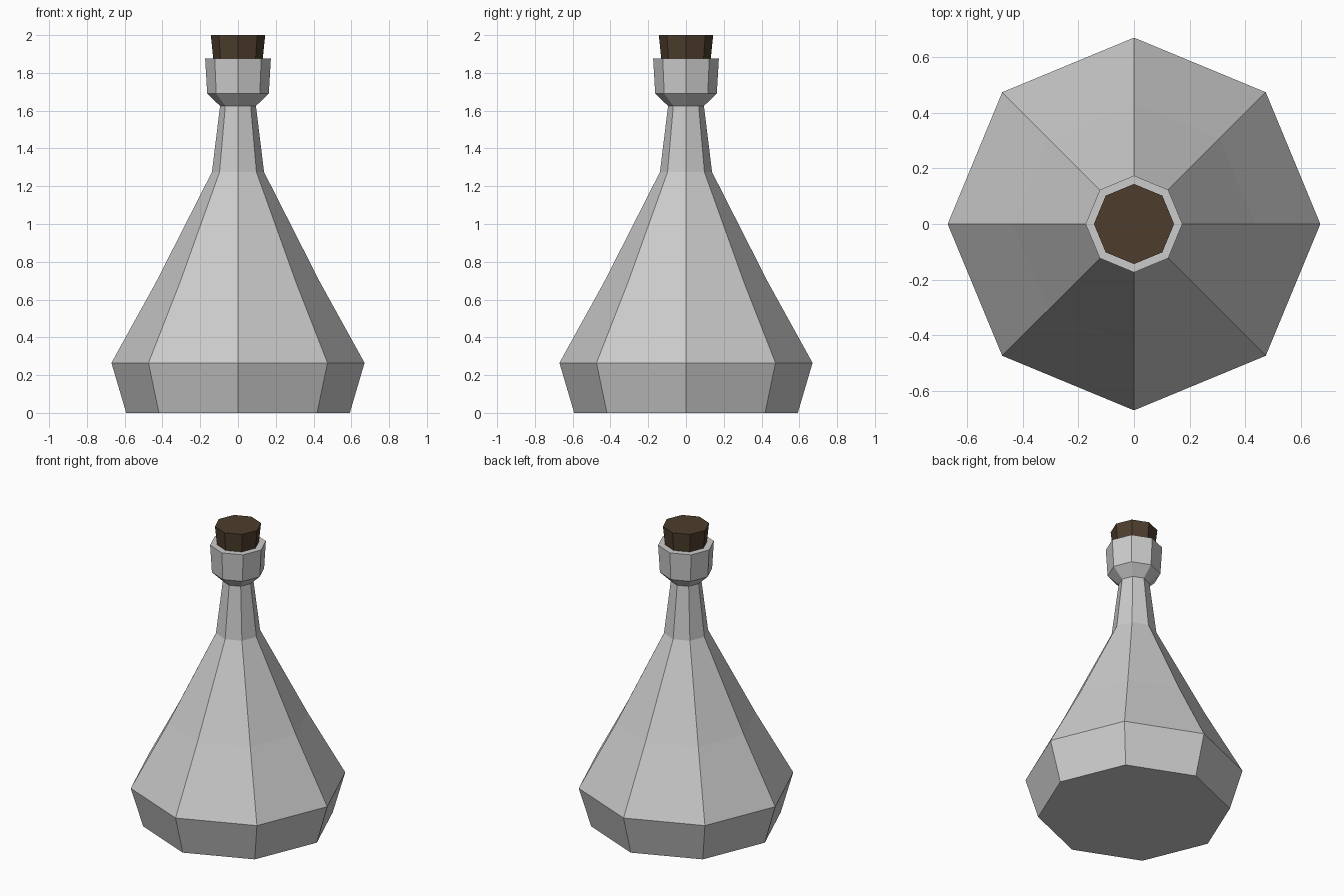
import bpy, bmesh
from math import cos, sin, pi

if "Cube" in bpy.data.objects:
    bpy.data.objects.remove(bpy.data.objects["Cube"])

SIDES = 8


def lathe(name, profile):
    """Revolve (radius, z) points into a capped, flat-faced octagonal solid."""
    bm = bmesh.new()
    rings = [[bm.verts.new((r * cos(2 * pi * i / SIDES), r * sin(2 * pi * i / SIDES), z))
              for i in range(SIDES)] for r, z in profile]
    for low, high in zip(rings, rings[1:]):
        for i in range(SIDES):
            j = (i + 1) % SIDES
            bm.faces.new((low[i], low[j], high[j], high[i]))
    bm.faces.new(rings[0][::-1])
    bm.faces.new(rings[-1])
    mesh = bpy.data.meshes.new(name)
    bm.to_mesh(mesh)
    bm.free()
    obj = bpy.data.objects.new(name, mesh)
    bpy.context.collection.objects.link(obj)
    return obj


# Glass body: base, shoulder, neck, flared collar and recessed mouth
lathe("flask_body", [(0.592, 0), (0.67, 0.265), (0.435, 0.69), (0.138, 1.275),
                     (0.095, 1.625), (0.163, 1.69), (0.174, 1.875),
                     (0.128, 1.875), (0.12, 1.78)])

# Tapered stopper seated in the mouth
cork = lathe("cork", [(0.12, 1.78), (0.131, 1.875), (0.144, 2.0)])
brown = bpy.data.materials.new("cork_brown")
brown.diffuse_color = (0.075, 0.047, 0.026, 1)
brown.use_nodes = True
brown.node_tree.nodes["Principled BSDF"].inputs["Base Color"].default_value = brown.diffuse_color
cork.data.materials.append(brown)
